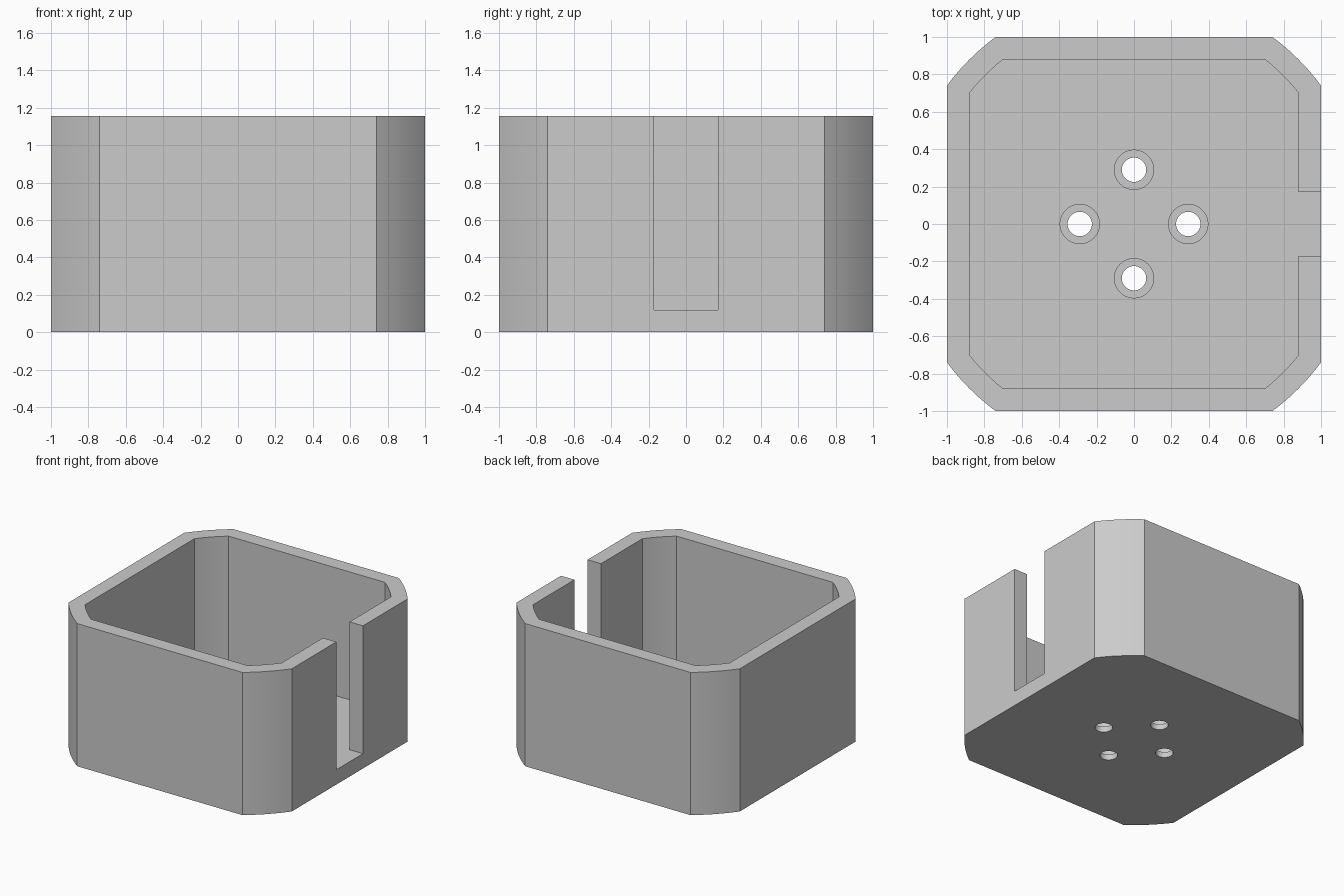
import bpy, bmesh
from math import atan2, hypot, pi, cos, sin

cube = bpy.data.objects.get("Cube")
if cube:
    bpy.data.objects.remove(cube, do_unlink=True)

HEIGHT, FLOOR = 1.155, 0.12

grey = bpy.data.materials.new("light_grey")
grey.use_nodes = True
grey.diffuse_color = (0.6, 0.6, 0.6, 1)
grey.node_tree.nodes["Principled BSDF"].inputs["Base Color"].default_value = (0.6, 0.6, 0.6, 1)


def prism(name, outline, z0, z1):
    """Extrude a flat outline from z0 up to z1."""
    bm = bmesh.new()
    face = bm.faces.new([bm.verts.new((x, y, z0)) for x, y in outline])
    top = bmesh.ops.extrude_face_region(bm, geom=[face])["geom"]
    bmesh.ops.translate(bm, vec=(0, 0, z1 - z0),
                        verts=[v for v in top if isinstance(v, bmesh.types.BMVert)])
    bmesh.ops.recalc_face_normals(bm, faces=bm.faces)
    mesh = bpy.data.meshes.new(name)
    bm.to_mesh(mesh)
    bm.free()
    mesh.materials.append(grey)
    obj = bpy.data.objects.new(name, mesh)
    bpy.context.collection.objects.link(obj)
    return obj


def round_cornered_square(half, flat, steps=8):
    """Square whose corners are trimmed by a circle about the centre."""
    radius, start = hypot(half, flat), atan2(flat, half)
    points = []
    for quarter in range(4):
        for i in range(steps + 1):
            a = quarter * pi / 2 + start + (pi / 2 - 2 * start) * i / steps
            points.append((radius * cos(a), radius * sin(a)))
    return points


def circle(cx, cy, r, n=48):
    return [(cx + r * cos(2 * pi * i / n), cy + r * sin(2 * pi * i / n)) for i in range(n)]


# Outer body
body = prism("open_box", round_cornered_square(1, 0.74), 0, HEIGHT)

# Cavity and the slot in the left wall
cutters = [
    prism("cavity_cutter", round_cornered_square(0.88, 0.7), FLOOR, HEIGHT + 0.2),
    prism("slot_cutter", [(0.7, -0.17), (1.2, -0.17), (1.2, 0.17), (0.7, 0.17)],
          FLOOR, HEIGHT + 0.2),
]

# Four counterbored screw holes in the floor
for k in range(4):
    x, y = 0.29 * cos(k * pi / 2), 0.29 * sin(k * pi / 2)
    cutters.append(prism("screw_hole_cutter", circle(x, y, 0.065), -0.1, 0.3))
    cutters.append(prism("counterbore_cutter", circle(x, y, 0.105), 0.045, 0.3))

bpy.ops.object.select_all(action='DESELECT')
body.select_set(True)
bpy.context.view_layer.objects.active = body
for cutter in cutters:
    cutter.hide_render = True
    mod = body.modifiers.new(cutter.name, 'BOOLEAN')
    mod.operation, mod.solver, mod.object = 'DIFFERENCE', 'EXACT', cutter
    bpy.ops.object.modifier_apply(modifier=mod.name)
    bpy.data.objects.remove(cutter, do_unlink=True)

bpy.ops.object.shade_smooth_by_angle(angle=pi / 6)
